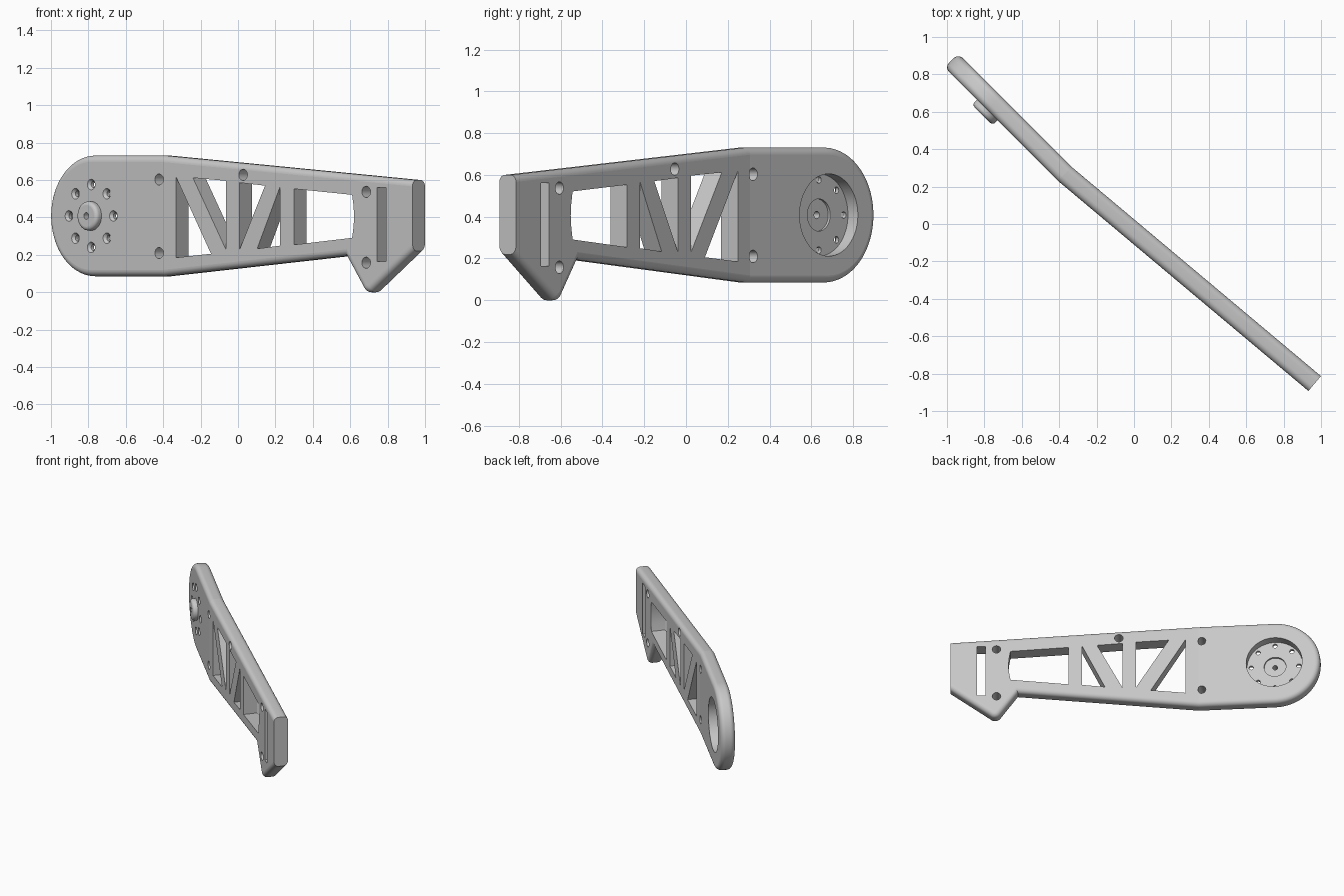
import bpy, bmesh
from math import sin, cos, radians, pi
from mathutils import Vector

cube = bpy.data.objects.get("Cube")
if cube:
    bpy.data.objects.remove(cube, do_unlink=True)

# The plate is modelled flat: x = along the arm, y = thickness, z = height,
# and is folded along x = 0 at the end.
HALF = 0.052           # half thickness
FILLET = 0.034
HUB = (-0.535, 0.408)  # centre of the round end
HUB_R = 0.3225
END = 1.744            # square end
SHIFT = 0.011          # placement of the cut-outs along the arm


def arc(centre, r, start, stop, steps):
    angles = [radians(start + (stop - start) * i / steps) for i in range(steps + 1)]
    return [(centre[0] + r * cos(a), centre[1] + r * sin(a)) for a in angles]


def circle(centre, r, steps=32):
    return arc(centre, r, 0, 360, steps)[:-1]


def prism(front, n0, n1, back=None):
    """Solid between an outline at y = n0 and one at y = n1."""
    bm = bmesh.new()
    f = [bm.verts.new((u, n0, z)) for u, z in front]
    b = [bm.verts.new((u, n1, z)) for u, z in (back or front)]
    bm.faces.new(f)
    bm.faces.new(b[::-1])
    for i in range(len(f)):
        j = (i + 1) % len(f)
        bm.faces.new((f[j], f[i], b[i], b[j]))
    bmesh.ops.recalc_face_normals(bm, faces=bm.faces)
    return bm


def make_object(bm, name):
    mesh = bpy.data.meshes.new(name)
    bm.to_mesh(mesh)
    bm.free()
    ob = bpy.data.objects.new(name, mesh)
    bpy.context.collection.objects.link(ob)
    return ob


def combine(target, bm, operation="DIFFERENCE"):
    tool = make_object(bm, "cutter")
    tool.hide_render = True
    mod = target.modifiers.new("combine", "BOOLEAN")
    mod.operation = operation
    mod.solver = "EXACT"
    mod.object = tool
    bpy.context.view_layer.objects.active = target
    bpy.ops.object.modifier_apply(modifier=mod.name)
    bpy.data.objects.remove(tool, do_unlink=True)


def round_rims(bm, amount, segments, keep):
    rims = [e for e in bm.edges
            if abs(e.verts[0].co.y - e.verts[1].co.y) < 1e-5 and keep(e)]
    bmesh.ops.bevel(bm, geom=rims, offset=amount, segments=segments,
                    profile=0.5, affect="EDGES", clamp_overlap=False)


# Arm plate: round end, tapered beam, pointed foot and square end
outline = arc(HUB, HUB_R, 90, 270, 48)
outline += [(0, 0.0855), (1.27, 0.195)]
outline += arc((1.43, 0.045), 0.045, 217, 306, 8)
outline += [(END, 0.22), (END, 0.60), (0, 0.7305)]
plate = prism(outline, -HALF, HALF)
round_rims(plate, FILLET, 7,
           lambda e: not all(v.co.x > END - 1e-4 for v in e.verts))
arm = make_object(plate, "arm_plate")
arm.select_set(True)

# Hub boss on the front, with a rounded rim
boss_front = -HALF - 0.037
boss = prism(circle(HUB, 0.078, 48), boss_front, -0.03)
round_rims(boss, 0.02, 5, lambda e: e.verts[0].co.y < -HALF)
combine(arm, boss, "UNION")

# Round pocket in the back, with a shallow recess in its floor
floor = HALF - 0.067
combine(arm, prism(circle(HUB, 0.197, 64), floor, 0.2))
combine(arm, prism(circle(HUB, 0.077, 48), floor - 0.014, 0.1))
combine(arm, prism(circle(HUB, 0.018, 20), -0.2, 0.2))

# Ring of countersunk bolt holes
for i in range(8):
    a = i * pi / 4
    c = (HUB[0] + 0.168 * cos(a), HUB[1] + 0.168 * sin(a))
    combine(arm, prism(circle(c, 0.016, 20), -0.2, 0.2))
    combine(arm, prism(circle(c, 0.032, 20), -HALF - 0.004,
                       -HALF + 0.018, circle(c, 0.014, 20)))

# Truss windows, end window and slot
windows = [
    [(0.082, 0.618), (0.082, 0.185), (0.327, 0.206)],
    [(0.201, 0.612), (0.432, 0.227), (0.432, 0.596)],
    [(0.526, 0.586), (0.526, 0.227), (0.704, 0.570)],
    [(0.649, 0.233), (0.809, 0.249), (0.809, 0.564)],
    [(0.906, 0.553), (0.906, 0.254), (1.312, 0.291), (1.322, 0.35),
     (1.326, 0.406), (1.322, 0.462), (1.312, 0.521)],
    [(1.486, 0.56), (1.486, 0.165), (1.548, 0.165), (1.548, 0.56)],
]
for shape in windows:
    combine(arm, prism([(u + SHIFT, z) for u, z in shape], -0.2, 0.2))

# Mounting holes
for u, z in [(-0.034, 0.603), (-0.034, 0.21), (0.551, 0.628),
             (1.41, 0.537), (1.41, 0.158)]:
    combine(arm, prism(circle((u + SHIFT, z), 0.03, 24), -0.2, 0.2))

# Fold the arm along x = 0 and keep the flat faces crisp
bm = bmesh.new()
bm.from_mesh(arm.data)
bmesh.ops.bisect_plane(bm, geom=bm.verts[:] + bm.edges[:] + bm.faces[:],
                       dist=1e-5, plane_co=(0, 0, 0), plane_no=(1, 0, 0))
bm.normal_update()
for f in bm.faces:
    f.smooth = True
for e in bm.edges:
    if any(abs(f.normal.y) > 0.9995 for f in e.link_faces):
        e.smooth = False
    if all(abs(v.co.x) < 1e-4 for v in e.verts):
        e.smooth = False
for v in bm.verts:
    u, n, z = v.co
    turn = radians(42.5 if abs(u) < 1e-4 else 45 if u < 0 else 40)
    along = Vector((cos(turn), -sin(turn), 0))
    across = Vector((sin(turn), cos(turn), 0))
    v.co = Vector((-0.37, 0.268, z)) + along * u + across * n
bm.to_mesh(arm.data)
bm.free()

# Plain grey material
grey = bpy.data.materials.new("light_grey")
grey.use_nodes = True
colour = (0.58, 0.58, 0.58, 1)
grey.diffuse_color = colour
grey.node_tree.nodes["Principled BSDF"].inputs["Base Color"].default_value = colour
arm.data.materials.clear()
arm.data.materials.append(grey)
for p in arm.data.polygons:
    p.material_index = 0

bpy.context.view_layer.objects.active = arm
arm.select_set(True)
bpy.ops.object.shade_smooth_by_angle(angle=radians(30), keep_sharp_edges=True)
